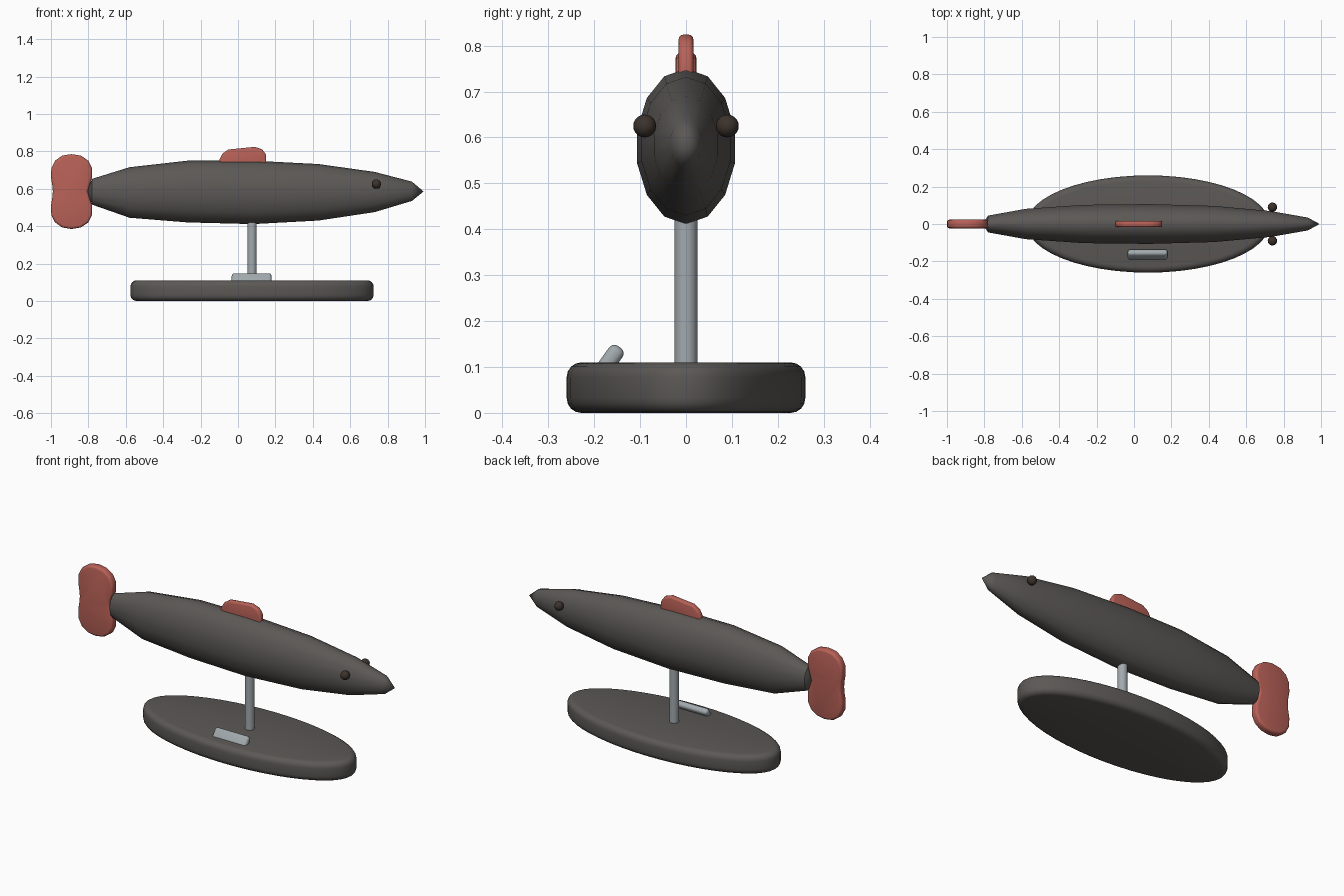
import bpy, bmesh, math
from math import sin, cos, pi

if "Cube" in bpy.data.objects:
    bpy.data.objects.remove(bpy.data.objects["Cube"])

def material(name, rgb):
    m = bpy.data.materials.new(name)
    m.diffuse_color = (*rgb, 1)
    m.use_nodes = True
    m.node_tree.nodes["Principled BSDF"].inputs["Base Color"].default_value = m.diffuse_color
    return m

DARK = material("charcoal", (0.105, 0.098, 0.092))
RED = material("red", (0.48, 0.12, 0.095))
EYE = material("dark_brown", (0.045, 0.032, 0.025))
METAL = material("metal", (0.36, 0.40, 0.42))

def finish(ob, name, mat, bevel=0, segments=3):
    ob.name = name
    ob.data.materials.append(mat)
    if bevel:
        b = ob.modifiers.new("bevel", 'BEVEL')
        b.width, b.segments = bevel, segments
        b.limit_method, b.angle_limit = 'ANGLE', math.radians(50)
        bpy.context.view_layer.objects.active = ob
        ob.select_set(True)
        bpy.ops.object.modifier_apply(modifier="bevel")
    bpy.ops.object.select_all(action='DESELECT')
    ob.select_set(True)
    bpy.context.view_layer.objects.active = ob
    bpy.ops.object.shade_smooth_by_angle(angle=math.radians(40))
    return ob

def from_bmesh(bm, name):
    bmesh.ops.recalc_face_normals(bm, faces=bm.faces)
    me = bpy.data.meshes.new(name)
    bm.to_mesh(me)
    bm.free()
    ob = bpy.data.objects.new(name, me)
    bpy.context.collection.objects.link(ob)
    return ob

# Body: 14-sided oval sections lofted along x (x, half width, top z, bottom z)
SECTIONS = [(-0.78, 0.046, 0.653, 0.515), (-0.58, 0.083, 0.715, 0.445),
            (-0.27, 0.105, 0.75, 0.42), (0.08, 0.109, 0.75, 0.411),
            (0.43, 0.099, 0.732, 0.43), (0.73, 0.071, 0.69, 0.475),
            (0.93, 0.035, 0.638, 0.535)]
SIDES = 14
bm = bmesh.new()
rings = []
for x, w, top, bottom in SECTIONS:
    mid, h = (top + bottom) / 2, (top - bottom) / 2
    rings.append([bm.verts.new((x, w * sin(2 * pi * i / SIDES), mid + h * cos(2 * pi * i / SIDES)))
                  for i in range(SIDES)])
tail_tip, nose_tip = bm.verts.new((-0.81, 0, 0.585)), bm.verts.new((0.992, 0, 0.585))
for i in range(SIDES):
    j = (i + 1) % SIDES
    for a, b in zip(rings, rings[1:]):
        bm.faces.new((a[i], a[j], b[j], b[i]))
    bm.faces.new((tail_tip, rings[0][j], rings[0][i]))
    bm.faces.new((nose_tip, rings[-1][i], rings[-1][j]))
finish(from_bmesh(bm, "body"), "body", DARK)

# Fins: flat outlines in the xz plane, thickened in y with rounded rims
def fin(name, outline, half, bevel):
    bm = bmesh.new()
    f = bm.faces.new([bm.verts.new((x, -half, z)) for x, z in outline])
    ext = bmesh.ops.extrude_face_region(bm, geom=[f])
    bmesh.ops.translate(bm, vec=(0, 2 * half, 0),
                        verts=[v for v in ext['geom'] if isinstance(v, bmesh.types.BMVert)])
    finish(from_bmesh(bm, name), name, RED, bevel)

upper = [(-0.795, 0.615), (-0.78, 0.66), (-0.78, 0.71), (-0.80, 0.75), (-0.84, 0.777),
         (-0.89, 0.785), (-0.94, 0.777), (-0.978, 0.75), (-0.998, 0.71), (-1.0, 0.66), (-0.993, 0.62)]
lower = [(x, 1.17 - z) for x, z in reversed(upper)]
fin("tail_fin", upper + [(-0.99, 0.585)] + lower + [(-0.803, 0.585)], 0.023, 0.013)
fin("dorsal_fin", [(-0.10, 0.71), (-0.10, 0.755), (-0.083, 0.788), (-0.05, 0.81), (0, 0.815),
                   (0.05, 0.82), (0.09, 0.824), (0.13, 0.81), (0.15, 0.782), (0.152, 0.71)], 0.016, 0.01)

# Eyes
for side, y in (("front", -0.09), ("back", 0.09)):
    bpy.ops.mesh.primitive_uv_sphere_add(segments=16, ring_count=10, radius=0.025, location=(0.74, y, 0.625))
    finish(bpy.context.object, side + "_eye", EYE)

# Post
bpy.ops.mesh.primitive_cylinder_add(vertices=20, radius=0.025, depth=0.37, location=(0.075, 0, 0.275))
finish(bpy.context.object, "post", METAL)

# Oval base with rounded rim
bpy.ops.mesh.primitive_cylinder_add(vertices=48, radius=1, depth=0.11, location=(0.075, 0, 0.055))
base = bpy.context.object
base.scale = (0.65, 0.26, 1)
bpy.ops.object.transform_apply(location=False, rotation=False, scale=True)
finish(base, "base", DARK, 0.032, 4)

# Leaning plaque sunk into the base
bpy.ops.mesh.primitive_cube_add(size=1, location=(0.073, -0.168, 0.111), rotation=(math.radians(-35.6), 0, 0))
plaque = bpy.context.object
plaque.scale = (0.213, 0.036, 0.08)
bpy.ops.object.transform_apply(location=False, rotation=False, scale=True)
finish(plaque, "plaque", METAL, 0.015, 4)
